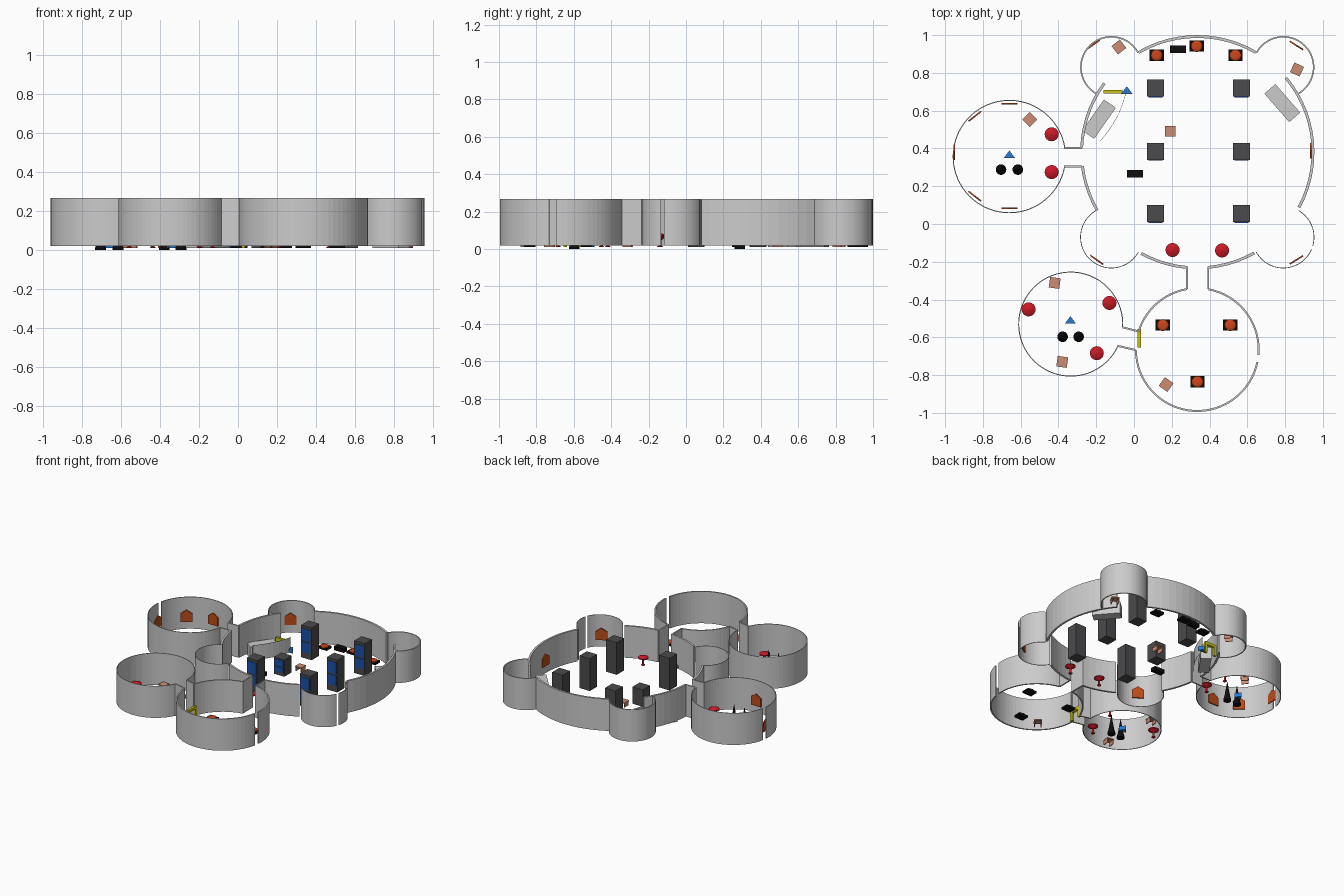
import bpy, bmesh, math
from math import sin, cos, radians, pi
from mathutils import Matrix, Vector

if "Cube" in bpy.data.objects:
    bpy.data.objects.remove(bpy.data.objects["Cube"])

Z0, Z1 = 0.02, 0.267          # wall bottom and top
FL = 0.01                     # level the furnishings stand on
MATS = {}


def mat(name, rgb):
    m = bpy.data.materials.new(name)
    m.diffuse_color = (*rgb, 1)
    m.use_nodes = True
    m.node_tree.nodes["Principled BSDF"].inputs["Base Color"].default_value = m.diffuse_color
    MATS[name] = m


for n, c in dict(dark=(.07, .07, .075), black=(.004, .004, .004), blue=(.01, .08, .4), sky=(.02, .2, .65),
                 red=(.6, .01, .02), orange=(.6, .06, .01), rust=(.5, .07, .01), peach=(.6, .27, .17),
                 yellow=(.6, .55, .01)).items():
    mat(n, c)


def make(name, bm, m=None, matrix=None):
    bmesh.ops.recalc_face_normals(bm, faces=bm.faces)
    me = bpy.data.meshes.new(name)
    bm.to_mesh(me)
    bm.free()
    ob = bpy.data.objects.new(name, me)
    bpy.context.collection.objects.link(ob)
    if matrix:
        ob.matrix_world = matrix
    if m:
        me.materials.append(MATS[m])
    return ob


def place(x, y, z=0, rot=0):
    return Matrix.Translation((x, y, z)) @ Matrix.Rotation(radians(rot), 4, 'Z')


def boxes(name, parts, m=None, matrix=None):
    # parts: (centre xyz, size xyz)
    bm = bmesh.new()
    for c, s in parts:
        bmesh.ops.create_cube(bm, size=1, matrix=Matrix.Translation(c) @ Matrix.Diagonal((*s, 1)))
    return make(name, bm, m, matrix)


def strip(name, left, right, z0=Z0, z1=Z1):
    # solid wall between two plan polylines
    bm = bmesh.new()
    rings = [[bm.verts.new((*p, z)) for p, z in ((a, z0), (b, z0), (b, z1), (a, z1))]
             for a, b in zip(left, right)]
    for r, s in zip(rings, rings[1:]):
        for i in range(4):
            j = (i + 1) % 4
            bm.faces.new((r[i], r[j], s[j], s[i]))
    bm.faces.new(rings[0])
    bm.faces.new(rings[-1])
    return make(name, bm)


def arc(name, cx, cy, r, a0, a1, t, z0=Z0, z1=Z1):
    n = max(2, round((a1 - a0) / 5))
    angs = [radians(a0 + (a1 - a0) * i / n) for i in range(n + 1)]
    ring = lambda q: [(cx + q * cos(a), cy + q * sin(a)) for a in angs]
    return strip(name, ring(r), ring(r - t), z0, z1)


def straight(name, a, b, t=0.01):
    a, b = Vector(a), Vector(b)
    d = (b - a).normalized() * t / 2
    o = Vector((-d.y, d.x))
    return strip(name, [a + o, b + o], [a - o, b - o])


def lathe(name, x, y, prof, m, n=24):
    bm = bmesh.new()
    rings = []
    for r, z in prof:
        rings.append([bm.verts.new((r * cos(2 * pi * i / n), r * sin(2 * pi * i / n), z)) for i in range(n)])
    for a, b in zip(rings, rings[1:]):
        for i in range(n):
            j = (i + 1) % n
            bm.faces.new((a[i], a[j], b[j], b[i]))
    bm.faces.new(rings[0])
    bm.faces.new(rings[-1])
    return make(name, bm, m, place(x, y))


def prism(name, pts, depth, m, matrix):
    bm = bmesh.new()
    f = bm.faces.new([bm.verts.new((*p, 0)) for p in pts])
    ext = bmesh.ops.extrude_face_region(bm, geom=[f])
    bmesh.ops.translate(bm, vec=(0, 0, depth), verts=[v for v in ext['geom'] if isinstance(v, bmesh.types.BMVert)])
    return make(name, bm, m, matrix)


# Main hall walls
MX, MY = 0.335, 0.38
for a0, a1 in ((59.5, 120.5), (-28.5, 40), (143.4, 177.7), (187, 210), (241, 265), (275.6, 299.5)):
    arc("hall_wall", MX, MY, 0.62, a0, a1, 0.015)

# Corner alcoves
for cx, cy, a0, a1, t in ((-.12, .83, 29, 244, .008), (.79, .83, -64, 151, .008), (-.12, -.07, 116, 331, .004),
                          (.79, -.07, 209, 337, .004), (.79, -.07, 343, 420, .004)):
    arc("alcove_wall", cx, cy, 0.165, a0, a1, t)

# Round side rooms, with doorways and slits
for a0, a1 in ((9, 168), (174, 350)):
    arc("left_room_wall", -.66, .357, .3, a0, a1, .005)
arc("middle_room_wall", -.335, -.53, .278, -3, 335, .005)
for a0, a1 in ((-5, 79.5), (99.6, 163.4), (181, 348.3)):
    arc("front_room_wall", .335, -.665, .33, a0, a1, .01)

# Connecting passages
for a, b in (((-.37, .402), (-.275, .402)), ((-.37, .305), (-.275, .305)),
             ((.28, -.225), (.28, -.345)), ((.393, -.225), (.393, -.345)),
             ((-.06, -.547), (.022, -.568)), ((-.087, -.645), (.008, -.667))):
    straight("passage_wall", a, b)

# Display pillars with blue panels on the front
for x in (.115, .57):
    for y in (.72, .385, .055):
        top = .14 if (x < .2 and y == .385) else .26
        boxes("pillar", [((x, y, (FL + top) / 2), (.09, .09, top - FL))], "dark")
        h = top - FL
        boxes("pillar_lower_panel", [((x, y - .046, FL + h * .35), (.074, .006, h * .32))], "blue")
        boxes("pillar_upper_panel", [((x, y - .046, FL + h * .74), (.074, .006, h * .36))], "blue")

# Counters and the thin curved screen
boxes("left_counter", [((0, 0, .055), (.2, .077, .09))], None, place(-.185, .555, 0, 55))
boxes("right_counter", [((0, 0, .055), (.2, .077, .09))], None, place(.785, .64, 0, -49))
arc("counter_screen", -.60, .83, .575, -43, -13, .002, FL, .125)

# Low black benches
for x, y in ((.233, .925), (.005, .266)):
    boxes("bench", [((0, 0, .025), (.085, .042, .03))], "black", place(x, y))

# Black pads with orange buttons
for x, y in ((.12, .893), (.332, .942), (.537, .893), (.153, -.535), (.51, -.535), (.336, -.835)):
    boxes("pad", [((0, 0, .018), (.076, .06, .016))], "black", place(x, y))
    lathe("pad_button", x, y, [(.031, .025), (.029, .031), (.018, .035), (.002, .036)], "orange")

# Red round tables on a stem
for x, y in ((-.436, .475), (-.436, .275), (.204, -.138), (.466, -.14), (-.558, -.452), (-.13, -.418), (-.197, -.684)):
    lathe("round_table", x, y, [(.014, FL), (.014, .014), (.007, .018), (.007, .048), (.037, .066),
                                (.037, .072), (.02, .08), (.002, .085)], "red")

# Small wooden stools
for x, y, a in ((-.08, .937, 38), (-.552, .553, 45), (.863, .818, -25), (.193, .49, 0),
                (-.42, -.312, -8), (-.38, -.73, -8), (.17, -.85, -35)):
    parts = [((0, 0, .044), (.056, .056, .008))]
    parts += [((sx * .023, 0, .025), (.006, .05, .03)) for sx in (-1, 1)]
    boxes("stool", parts, "peach", place(x, y, 0, a))

# House-shaped wall plaques: position and turn
house = [(-.042, -.045), (.042, -.045), (.042, .02), (0, .048), (-.042, .02)]
for x, y, a in ((-.66, .637, 0), (-.843, .57, 38), (-.952, .38, 90), (-.843, .147, -38), (-.66, .083, 0),
                (-.215, .95, 35), (.86, .945, -32), (.935, .388, 90), (-.197, -.19, -35), (.86, -.19, 32)):
    prism("wall_plaque", house, .008, "rust",
          place(x, y, .125, a) @ Matrix.Rotation(pi / 2, 4, 'X') @ Matrix.Translation((0, 0, -.004)))

# Blue triangular markers
for x, y in ((-.038, .705), (-.66, .365), (-.337, -.512)):
    prism("marker", [(-.03, -.016), (.03, -.016), (0, .024)], .03, "sky", place(x, y, FL))

# Black spikes
for x, y in ((-.704, .288), (-.615, .288), (-.378, -.597), (-.293, -.597)):
    lathe("spike", x, y, [(.028, 0), (.028, .012), (.02, .04), (.001, .155)], "black")

# Yellow barriers
for x, y, a in ((-.112, .7, 0), (.028, -.605, 90)):
    boxes("barrier", [((0, 0, .085), (.1, .018, .022)), ((-.04, 0, .043), (.02, .018, .066)),
                      ((.04, 0, .043), (.02, .018, .066))], "yellow", place(x, y, 0, a))
